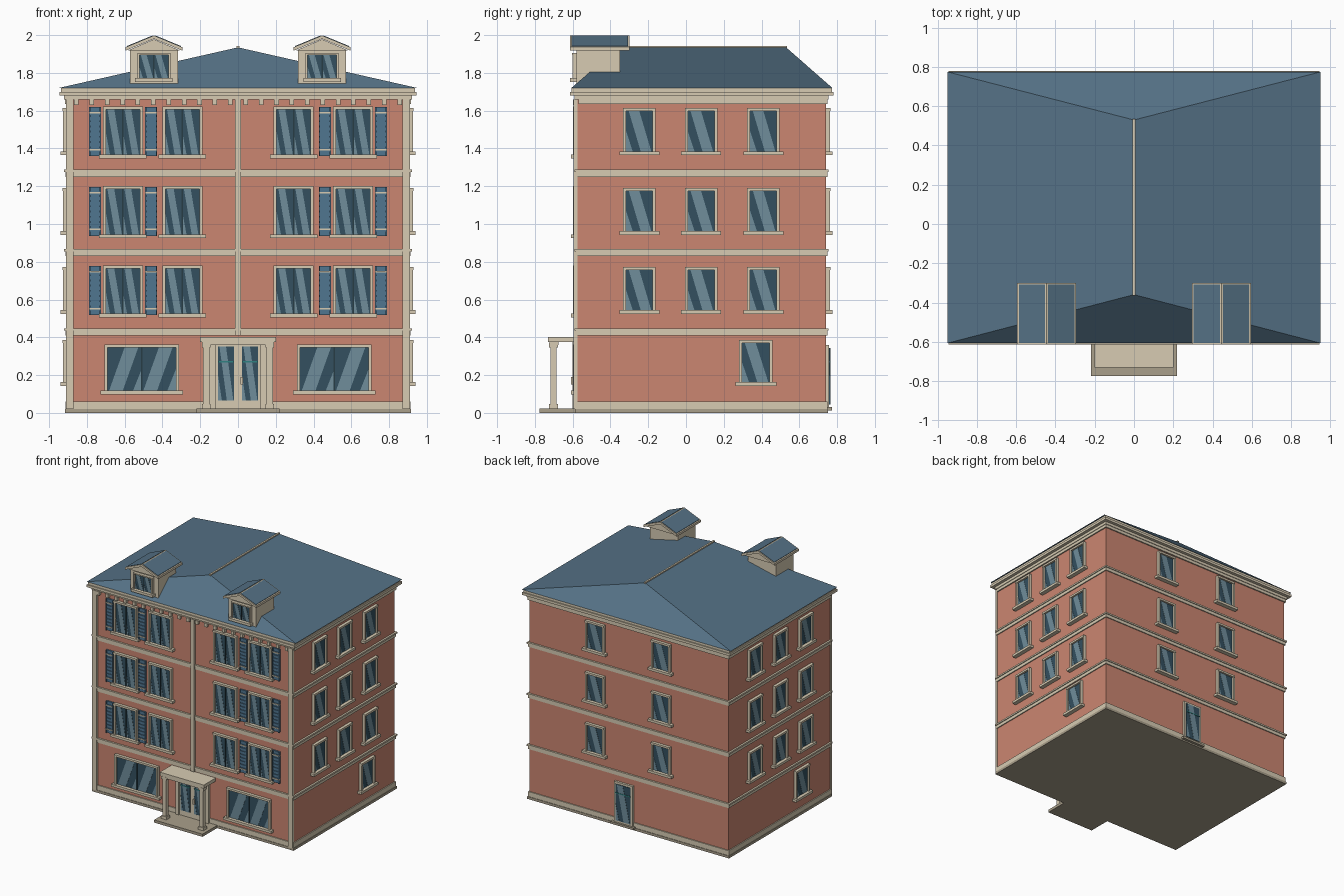
import bpy, bmesh
from mathutils import Matrix, Vector

if "Cube" in bpy.data.objects:
    bpy.data.objects.remove(bpy.data.objects["Cube"])

COL = {
    "wall": (0.60, 0.24, 0.165), "cream": (0.68, 0.60, 0.45), "roof": (0.09, 0.165, 0.235),
    "glass": (0.033, 0.08, 0.115), "shine": (0.16, 0.27, 0.33), "shutter": (0.08, 0.18, 0.28),
    "sash": (0.02, 0.045, 0.06), "stone": (0.40, 0.35, 0.26), "teal": (0.03, 0.22, 0.22),
}
MATS = {}
for n, c in COL.items():
    MATS[n] = bpy.data.materials.new(n)
    MATS[n].diffuse_color = (*c, 1)

X, YF, YB = 0.905, -0.575, 0.74      # wall planes
PARTS = {}


def face(origin, u, d):
    """Facade frame: u runs right, d runs outwards, z up."""
    m = Matrix((u, d, (0, 0, 1))).transposed().to_4x4()
    m.translation = Vector(origin)
    return m


FRONT = face((0, YF, 0), (1, 0, 0), (0, -1, 0))
BACK = face((0, YB, 0), (-1, 0, 0), (0, 1, 0))
RIGHT = face((X, 0, 0), (0, 1, 0), (1, 0, 0))
LEFT = face((-X, 0, 0), (0, -1, 0), (-1, 0, 0))
WORLD = face((0, 0, 0), (1, 0, 0), (0, 1, 0))


def part(name, mat):
    return PARTS.setdefault(name, (bmesh.new(), mat))[0]


def prism(name, mat, f, pts, d0, d1):
    """Polygon in (u, z) extruded from depth d0 to d1."""
    bm = part(name, mat)
    a = [bm.verts.new(f @ Vector((u, d0, z))) for u, z in pts]
    b = [bm.verts.new(f @ Vector((u, d1, z))) for u, z in pts]
    bm.faces.new(a)
    bm.faces.new(b[::-1])
    for i in range(len(a)):
        j = (i + 1) % len(a)
        bm.faces.new((a[i], b[i], b[j], a[j]))


def box(name, mat, f, u0, u1, z0, z1, d0, d1):
    prism(name, mat, f, [(u0, z0), (u1, z0), (u1, z1), (u0, z1)], d0, d1)


def ring(name, mat, z0, z1, d):
    box(name, mat, WORLD, -X - d, X + d, z0, z1, YF - d, YB + d)


def pane(f, u0, u1, z0, z1, d, flip=False):
    """Glass sheet with a slanted reflection and a small corner glint."""
    box("window_glass", "glass", f, u0, u1, z0, z1, d - 0.006, d)
    for shape in ([(.55, 0), (.95, 0), (.5, 1), (.1, 1)], [(0, 0), (.25, 0), (0, .5)]):
        pts = [(1 - a if flip else a, b) for a, b in shape]
        prism("glass_reflections", "shine", f,
              [(u0 + (u1 - u0) * a, z0 + (z1 - z0) * b) for a, b in pts], d, d + 0.002)


def window(f, u, z0, z1, w, leaves=1, flip=False, sill=0.02, t=0.016):
    h = w / 2
    box("window_sills", "cream", f, u - h - sill, u + h + sill, z0, z0 + 0.02, 0, 0.035)
    for s in (-1, 1):
        box("window_frames", "cream", f, u + s * h, u + s * (h - t), z0 + 0.02, z1, 0, 0.022)
    box("window_frames", "cream", f, u - h, u + h, z1 - t, z1, 0, 0.024)
    a, b = u - h + t, u + h - t
    step = (b - a) / leaves
    for i in range(leaves):
        pane(f, a + i * step, a + (i + 1) * step, z0 + 0.02, z1 - t, 0.008, flip)
    if leaves > 1:
        box("window_mullions", "sash", f, u - .004, u + .004, z0 + 0.02, z1 - t, 0, 0.014)


def shutter(u, z0, z1):
    box("shutter_panels", "shutter", FRONT, u - .032, u + .032, z0, z1, 0, 0.012)
    for s in (-1, 1):
        box("shutter_panels", "shutter", FRONT, u + s * .032, u + s * .025, z0, z1, 0, 0.02)
    for i in range(8):
        z = z0 + 0.02 + i * (z1 - z0 - 0.04) / 8
        box("shutter_slats", "shutter", FRONT, u - .025, u + .025, z + .004, z + .022, .01, .018)
    for z in (z0 + 0.03, z1 - 0.035):
        box("shutter_hinges", "cream", FRONT, u - .032, u + .032, z, z + .008, 0, 0.023)


# Walls, plinth, string courses, cornice
ring("walls", "wall", 0.02, 1.69, 0)
ring("base_slab", "stone", 0, 0.02, 0.012)
ring("plinth", "cream", 0.02, 0.06, 0.008)
for z in (0.41, 0.83, 1.25):
    ring("string_courses", "cream", z, z + 0.025, 0.008)
    ring("string_courses", "cream", z + 0.025, z + 0.038, 0.015)
box("frieze", "cream", WORLD, -X - .01, X + .01, 1.635, 1.68, YF + .005, YB + .01)
ring("frieze", "cream", 1.658, 1.68, 0.015)
ring("cornice", "cream", 1.68, 1.70, 0.04)
ring("cornice", "cream", 1.70, 1.72, 0.032)

# Front pilasters and dentils
for u0, u1 in ((-.91, -.872), (.872, .91), (-.017, .017)):
    box("pilasters", "cream", FRONT, u0, u1, 0.41 if u1 < .1 and u0 > -.1 else 0.02, 1.66, 0, 0.02)
for i in range(22):
    u = (i - 10.5) * 0.0815
    box("dentils", "cream", FRONT, u - .012, u + .012, 1.63, 1.66, 0, 0.022)

# Front windows and shutters
for z in (0.505, 0.925, 1.348):
    for s in (-1, 1):
        window(FRONT, s * 0.295, z, z + .275, 0.212, 2)
        window(FRONT, s * 0.61, z, z + .275, 0.212, 2)
        for u in (0.46, 0.757):
            shutter(s * u, z + .012, z + .272)
for s in (-1, 1):
    window(FRONT, s * 0.51, 0.098, 0.362, 0.395, 2, flip=True)

# Side and back windows
for z in (0.524, 0.943, 1.365):
    for f, c in ((RIGHT, 0.08), (LEFT, -0.08)):
        for k in (-0.327, 0, 0.33):
            window(f, c + k, z, z + .248, 0.172)
    for u in (-0.30, 0.30):
        window(BACK, u, z, z + .248, 0.172)
window(RIGHT, 0.37, 0.143, 0.385, 0.178)
window(LEFT, 0.20, 0.143, 0.385, 0.178)

# Front door
box("front_door", "cream", FRONT, -.15, .15, 0.02, 0.375, 0, 0.015)
for s in (-1, 1):
    box("front_door", "cream", FRONT, s * .12, s * .15, 0.02, 0.375, 0, 0.025)
    u0, u1 = sorted((s * .02, s * .107))
    pane(FRONT, u0, u1, 0.065, 0.352, 0.02)
    box("door_transoms", "teal", FRONT, u0, u1, 0.268, 0.275, 0.015, 0.024)
box("door_handle", "cream", FRONT, .014, .026, 0.15, 0.19, 0.01, 0.035)

# Back door and its step
box("back_door", "cream", BACK, -.125, .045, 0.03, 0.36, 0, 0.018)
pane(BACK, -.108, .028, 0.045, 0.343, 0.022)
box("door_transoms", "teal", BACK, -.108, .028, 0.268, 0.276, 0.015, 0.026)
box("back_step", "stone", BACK, -.145, .065, 0.012, 0.03, 0, 0.034)

# Entrance porch
box("porch_step", "stone", FRONT, -.22, .22, 0, 0.022, 0, 0.2)
box("porch_canopy", "cream", FRONT, -.20, .20, 0.375, 0.403, 0, 0.155)
box("porch_canopy", "cream", FRONT, -.19, .19, 0.36, 0.375, 0.1, 0.148)
for s in (-1, 1):
    u = s * 0.168
    box("porch_columns", "cream", FRONT, u - .016, u + .016, 0.02, 0.37, 0.11, 0.142)
    for z in (0.022, 0.347):
        box("porch_columns", "cream", FRONT, u - .023, u + .023, z, z + .024, 0.103, 0.149)

# Hipped roof and ridge cap
bm = part("hipped_roof", "roof")
v = [bm.verts.new(p) for p in ((-.95, -.607, 1.72), (.95, -.607, 1.72), (.95, .775, 1.72),
                               (-.95, .775, 1.72), (0, -.36, 1.935), (0, .53, 1.935))]
for ids in ((0, 1, 4), (1, 2, 5, 4), (2, 3, 5), (3, 0, 4, 5), (3, 2, 1, 0)):
    bm.faces.new([v[i] for i in ids])
box("ridge_cap", "cream", WORLD, -.007, .007, 1.928, 1.943, -.365, .535)

# Dormers
for s in (-1, 1):
    f = face((s * 0.445, -0.58, 0), (1, 0, 0), (0, -1, 0))
    box("dormer_bodies", "cream", f, -.127, .127, 1.725, 1.92, -.23, 0)
    window(f, 0, 1.752, 1.905, 0.175, 2, sill=0.012, t=0.01)
    prism("dormer_gables", "cream", f, [(-.14, 1.918), (.14, 1.918), (0, 1.978)], -.26, 0.015)
    for k in (-1, 1):
        prism("dormer_roof_slabs", "cream", f,
              [(0, 1.998), (k * .15, 1.936), (k * .15, 1.918), (0, 1.98)], -.28, 0.035)
        prism("dormer_roof_panels", "roof", f,
              [(k * .008, 1.998), (k * .142, 1.9426), (k * .142, 1.936), (k * .008, 1.99)], -.272, 0.027)

# Turn the gathered parts into objects
for name, (bm, mat) in PARTS.items():
    bmesh.ops.recalc_face_normals(bm, faces=bm.faces)
    me = bpy.data.meshes.new(name)
    bm.to_mesh(me)
    bm.free()
    me.materials.append(MATS[mat])
    bpy.context.collection.objects.link(bpy.data.objects.new(name, me))

for m in bpy.data.materials:
    if m.users and not m.is_grease_pencil:
        m.use_nodes = True
        m.node_tree.nodes["Principled BSDF"].inputs["Base Color"].default_value = m.diffuse_color
